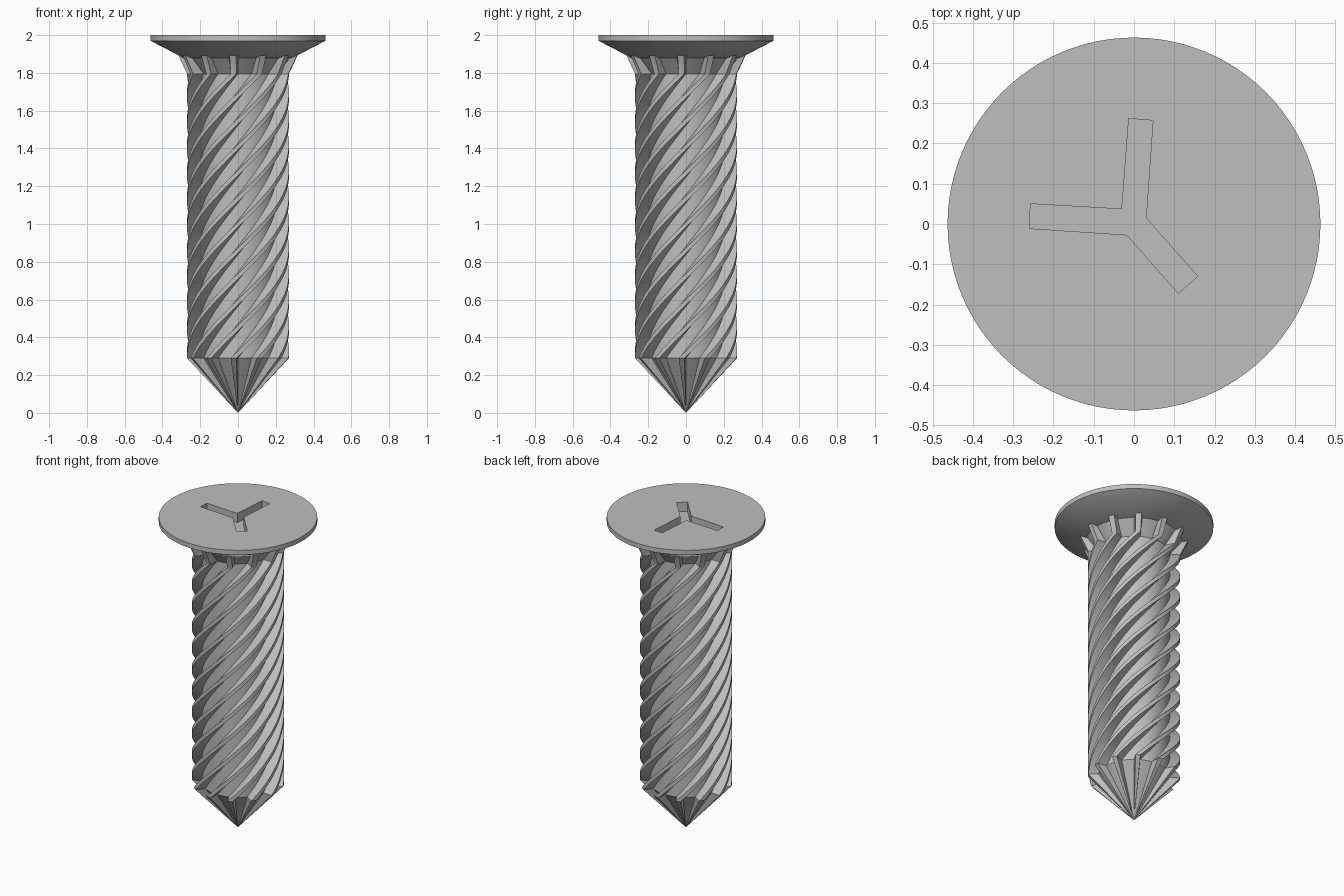
import bpy, bmesh
from math import radians, sin, cos, pi

old = bpy.data.objects.get("Cube")
if old:
    bpy.data.objects.remove(old)

steel = bpy.data.materials.new("grey_steel")
steel.use_nodes = True
GREY = (0.52, 0.52, 0.52, 1)
steel.diffuse_color = GREY
steel.node_tree.nodes["Principled BSDF"].inputs["Base Color"].default_value = GREY

RIBS = 12
CORE, OUTER = 0.21, 0.27
NECK_Z, TIP_Z = 1.795, 0.29
TWIST = radians(330)
PHASE = radians(-95)
STEPS = 6                      # flute segments between ribs


def finish(name, bm):
    bmesh.ops.recalc_face_normals(bm, faces=bm.faces)
    mesh = bpy.data.meshes.new(name)
    bm.to_mesh(mesh)
    bm.free()
    obj = bpy.data.objects.new(name, mesh)
    bpy.context.collection.objects.link(obj)
    mesh.materials.append(steel)
    bpy.ops.object.select_all(action='DESELECT')
    obj.select_set(True)
    bpy.context.view_layer.objects.active = obj
    bpy.ops.object.shade_smooth_by_angle(angle=radians(28))
    return obj


def ring(bm, points, z):
    return [bm.verts.new((r * cos(a), r * sin(a), z)) for r, a in points]


def bridge(bm, low, high):
    n = len(low)
    for i in range(n):
        j = (i + 1) % n
        bm.faces.new((low[i], low[j], high[j], high[i]))


def ribbed(core, outer, turn):
    """Cross-section: narrow ribs standing on a round core."""
    pitch, half_top, half_foot = 2 * pi / RIBS, radians(3.2), radians(5)
    points = []
    for k in range(RIBS):
        a = PHASE + turn + k * pitch
        points += [(outer, a - half_top), (outer, a + half_top)]
        for s in range(STEPS + 1):
            t = half_foot + (pitch - 2 * half_foot) * s / STEPS
            points.append((core, a + t))
    return points


# Shank with twisted ribs, flared ribbed neck and pointed tip
bm = bmesh.new()
tip = bm.verts.new((0, 0, 0))
LEVELS = 96
low = ring(bm, ribbed(CORE, OUTER, -TWIST), TIP_Z)
for i in range(len(low)):
    bm.faces.new((tip, low[(i + 1) % len(low)], low[i]))
for k in range(1, LEVELS + 1):
    t = k / LEVELS
    high = ring(bm, ribbed(CORE, OUTER, (t - 1) * TWIST), TIP_Z + (NECK_Z - TIP_Z) * t)
    bridge(bm, low, high)
    low = high
high = ring(bm, ribbed(0.29, 0.315, 0), 1.892)
bridge(bm, low, high)
bm.faces.new(high)
finish("ribbed_shank", bm)

# Countersunk head
bm = bmesh.new()
SEG = 96
circle = lambda r: [(r, 2 * pi * i / SEG) for i in range(SEG)]
rings = [ring(bm, circle(r), z) for r, z in ((0.29, 1.88), (0.463, 1.97), (0.463, 2.0))]
bm.faces.new(rings[0])
for a, b in zip(rings, rings[1:]):
    bridge(bm, a, b)

# Three-armed driver slot sunk into the top
slot = [(-.03, .037), (-.013, .262), (.047, .257), (.03, .015), (.158, -.13),
        (.11, -.172), (-.018, -.027), (-.26, -.011), (-.257, .05)]
DEPTH = 0.06
lip = [bm.verts.new((x, y, 2.0)) for x, y in slot]
floor = [bm.verts.new((x, y, 2.0 - DEPTH)) for x, y in slot]
bridge(bm, floor, lip)
bm.faces.new(floor)
loops = [bm.edges.get((l[i - 1], l[i])) for l in (rings[-1], lip) for i in range(len(l))]
bmesh.ops.triangle_fill(bm, edges=loops, use_beauty=True, use_dissolve=False)
finish("countersunk_head", bm)
